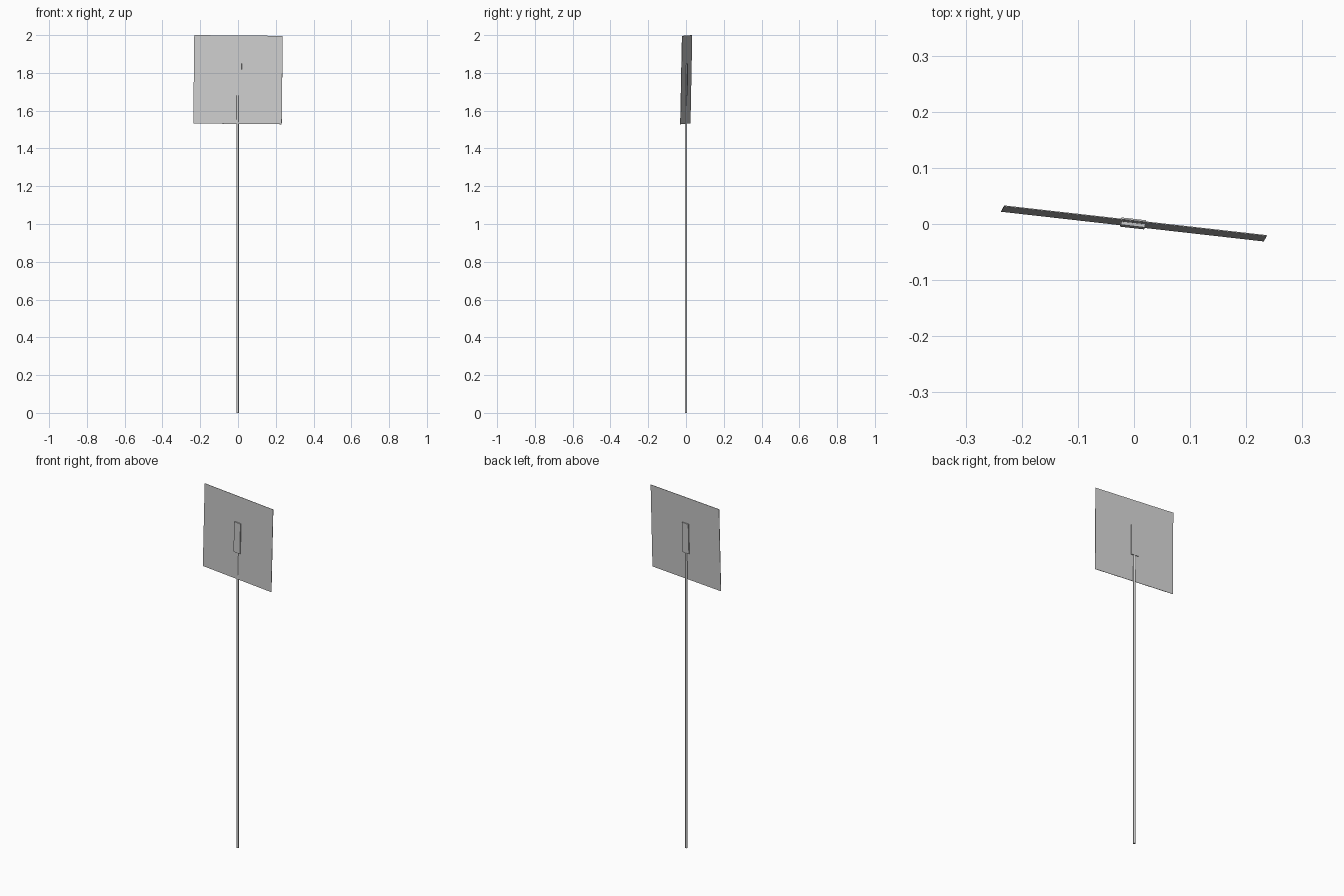
import bpy
from math import radians

if "Cube" in bpy.data.objects:
    bpy.data.objects.remove(bpy.data.objects["Cube"])

# Shared tilt of the sign head: slight lean back, tiny roll, yaw
TILT = (radians(-1.2), radians(0.5), radians(-6.45))


def box(name, size, loc, rot=(0, 0, 0)):
    bpy.ops.mesh.primitive_cube_add(size=1, location=loc, rotation=rot)
    ob = bpy.context.object
    ob.name = name
    ob.scale = size
    bpy.ops.object.transform_apply(location=False, rotation=False, scale=True)
    return ob


# Thin square sign board
box("sign_board", (0.471, 0.002, 0.468), (0, 0.001, 1.764), TILT)

# Small mounting block through the board at the top of the pole
box("mounting_block", (0.043, 0.013, 0.17), (-0.002, 0.001, 1.765), TILT)

# Slender pole, ending inside the mounting block
top = 1.72
bpy.ops.mesh.primitive_cylinder_add(vertices=16, radius=0.006, depth=top,
                                    location=(-0.002, 0, top / 2))
pole = bpy.context.object
pole.name = "pole"
bpy.ops.object.shade_smooth_by_angle(angle=radians(40))
